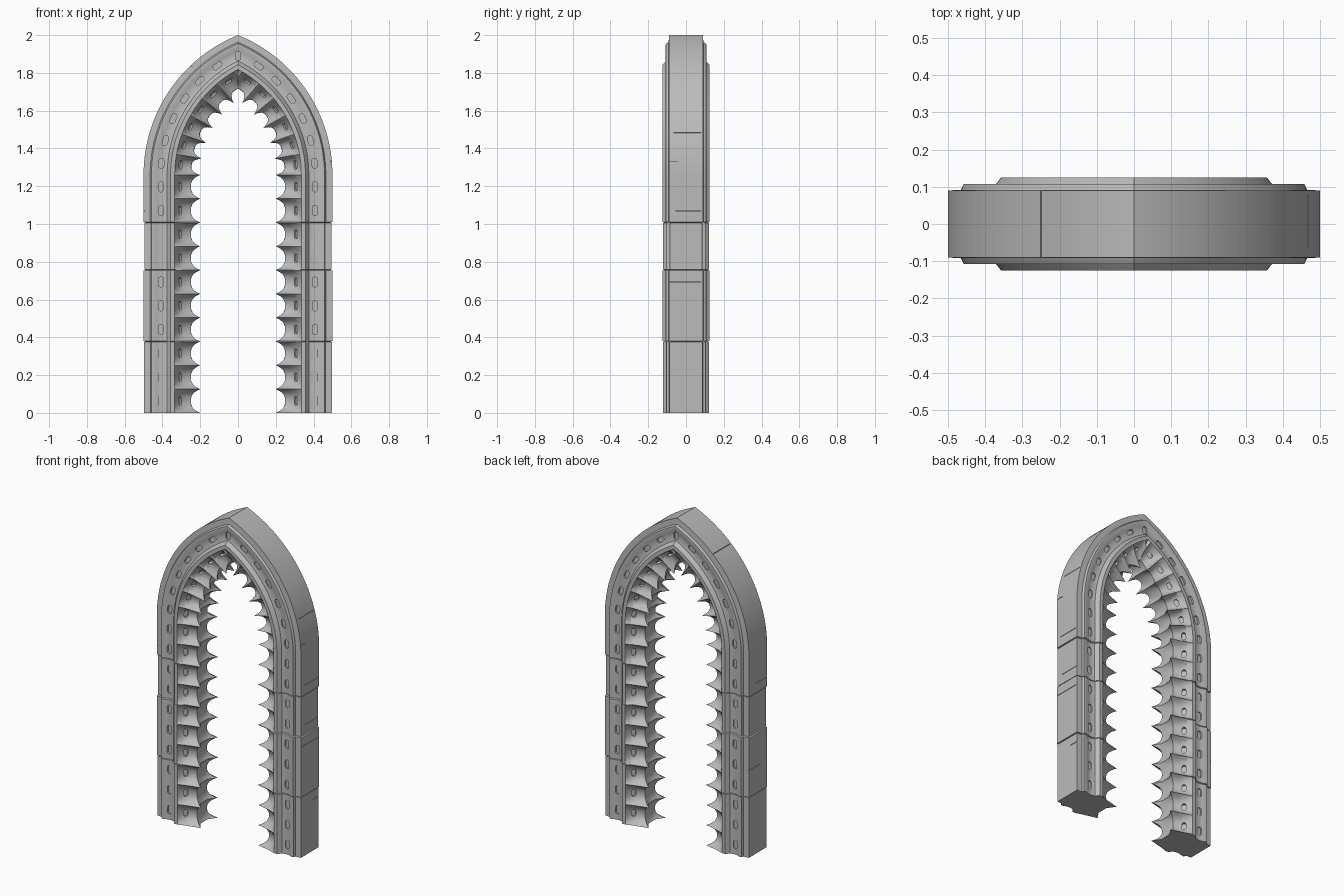
import bpy, bmesh, math
from mathutils import Vector

cube = bpy.data.objects.get("Cube")
if cube:
    bpy.data.objects.remove(cube, do_unlink=True)

SPRING, RADIUS, CENTRE = 1.26, 0.7976, -0.2976   # pointed arch geometry
STEP, TURN = 0.126, 0.174                        # tooth pitch, straight and curved
SEAMS = (3, 6, 8)                                # teeth that sit on a block joint

# Half cross-section: (distance in from the outer edge, depth)
MOULDING = [(0, .09), (.035, .092), (.042, .107), (.055, .108), (.075, .1),
            (.1, .096), (.125, .102), (.143, .125), (.165, .125)]
HOLLOW = [(.18, .09), (.205, .065), (.25, .05), (.252, .02)]
TOOTH = [(.2, .11), (.25, .097), (.3, .085), (.265, .035)]


def frame(s):
    """Centre, inward direction and tangent for a station along one side."""
    t = max(0, s - SPRING) / STEP * TURN
    out = Vector((math.cos(t), 0, math.sin(t)))
    base = Vector((CENTRE, 0, min(s, SPRING)))
    return base + out * RADIUS, -out, Vector((-math.sin(t), 0, math.cos(t)))


def ring(s, w, inset):
    """Closed section: w blends the hollow into a pointed tooth."""
    inner = [(a + (c - a) * w, b + (e - b) * w)
             for (a, b), (c, e) in zip(HOLLOW, TOOTH)]
    block = sum(s > k * STEP for k in SEAMS)
    inset += (.003, 0, .004, 0)[block]
    half = [(d + (inset if d < .04 else 0), y - inset * (d < .17))
            for d, y in MOULDING + inner]
    full = half + [(d, -y) for d, y in reversed(half)]
    origin, inward, _ = frame(s)
    return [origin + inward * d + Vector((0, y, 0)) for d, y in full]


def new_object(name, bm):
    bmesh.ops.recalc_face_normals(bm, faces=bm.faces)
    mesh = bpy.data.meshes.new(name)
    bm.to_mesh(mesh)
    bm.free()
    ob = bpy.data.objects.new(name, mesh)
    bpy.context.collection.objects.link(ob)
    return ob


# Stations: closely spaced at each tooth edge, with a groove at each joint
stations = []
for k in range(18):
    for u in (-.7, -.4, -.2, -.08, 0, .08, .2, .4, .7, 1):
        s, w = (k + u / 2) * STEP, (1 - abs(u)) ** 3
        if s < 0:
            continue
        if u == 0 and k in SEAMS:
            stations += [(s - .003, .9, 0), (s - .0015, 1, .006),
                         (s + .0015, 1, .006), (s + .003, .9, 0)]
        else:
            stations.append((s, w, 0))

# One side of the arch, swept past the apex and trimmed on the centre plane
bm = bmesh.new()
rings = [[bm.verts.new(p) for p in ring(*st)] for st in stations]
n = len(rings[0])
for a, b in zip(rings, rings[1:]):
    for i in range(n):
        j = (i + 1) % n
        bm.faces.new((a[i], a[j], b[j], b[i]))
bm.faces.new(rings[0])
bm.faces.new(rings[-1])
bmesh.ops.bisect_plane(bm, geom=bm.verts[:] + bm.edges[:] + bm.faces[:],
                       plane_co=(0, 0, 0), plane_no=(-1, 0, 0), clear_outer=True)
arch = new_object("stone_arch", bm)
mirror = arch.modifiers.new("mirror", 'MIRROR')
mirror.use_clip = True

# Cutters: rounded slots and hairline cracks
cut = bmesh.new()


def prism(centre, along, normal, outline, depth):
    across = along.cross(normal)
    flat = [centre + along * a + across * b for a, b in outline]
    lo = [cut.verts.new(p - normal * depth) for p in flat]
    hi = [cut.verts.new(p + normal * depth) for p in flat]
    cut.faces.new(lo)
    cut.faces.new(hi)
    for i in range(len(lo)):
        j = (i + 1) % len(lo)
        cut.faces.new((lo[i], lo[j], hi[j], hi[i]))


def capsule(length, width):
    pts = []
    for i in range(12):
        t = (i + .5) * math.tau / 12
        a, b = math.cos(t), math.sin(t)
        pts.append((a * width / 2 + math.copysign((length - width) / 2, a), b * width / 2))
    return pts


def flip(v, sx):
    return Vector((v.x * sx, v.y, v.z))


for face in (-1, 1):
    depth_axis = Vector((0, face, 0))
    for side in (-1, 1):
        for k in range(16):
            o, inward, along = frame((k + .5) * STEP)
            diagonal = (inward + depth_axis).normalized()
            shrink = 1 if k < 11 else .85
            prism(flip(o + inward * .092 + depth_axis * .1, side), flip(along, side),
                  depth_axis, capsule(.054, .028), .012)
            prism(flip(o + inward * .1925 + depth_axis * .0775, side), flip(along, side),
                  flip(diagonal, side), capsule(.046 * shrink, .024), .012)
    # Single slot under the apex
    prism(Vector((0, face * .1, 1.89)), Vector((0, 0, 1)), depth_axis,
          capsule(.05, .03), .012)

for s, y0, y1, side in ((1.465, -.065, .08, 1), (1.325, -.1, -.045, 1), (1.07, -.055, .08, 1),
                        (.82, -.05, .08, 1), (.695, -.085, .08, 1), (.32, .03, .085, 1),
                        (1.07, -.1, .02, -1), (.55, -.02, .1, -1), (1.85, -.1, .09, -1)):
    o, inward, along = frame(s)
    prism(flip(o, side) + Vector((0, (y0 + y1) / 2, 0)), flip(along, side), flip(inward, side),
          [(-.0015, (y0 - y1) / 2), (.0015, (y0 - y1) / 2),
           (.0015, (y1 - y0) / 2), (-.0015, (y1 - y0) / 2)], .008)

cutter = new_object("slot_cutter", cut)
cutter.hide_render = True
boolean = arch.modifiers.new("slots", 'BOOLEAN')
boolean.operation, boolean.solver, boolean.object = 'DIFFERENCE', 'EXACT', cutter

# Finish: apply, shade and colour
bpy.ops.object.select_all(action='DESELECT')
arch.select_set(True)
bpy.context.view_layer.objects.active = arch
for m in ("mirror", "slots"):
    bpy.ops.object.modifier_apply(modifier=m)
bpy.data.objects.remove(cutter, do_unlink=True)
bpy.ops.object.shade_smooth_by_angle(angle=math.radians(28))

stone = bpy.data.materials.new("grey_stone")
stone.use_nodes = True
grey = (.5, .5, .5, 1)
stone.diffuse_color = grey
stone.node_tree.nodes["Principled BSDF"].inputs["Base Color"].default_value = grey
arch.data.materials.clear()
arch.data.materials.append(stone)
for p in arch.data.polygons:
    p.material_index = 0
